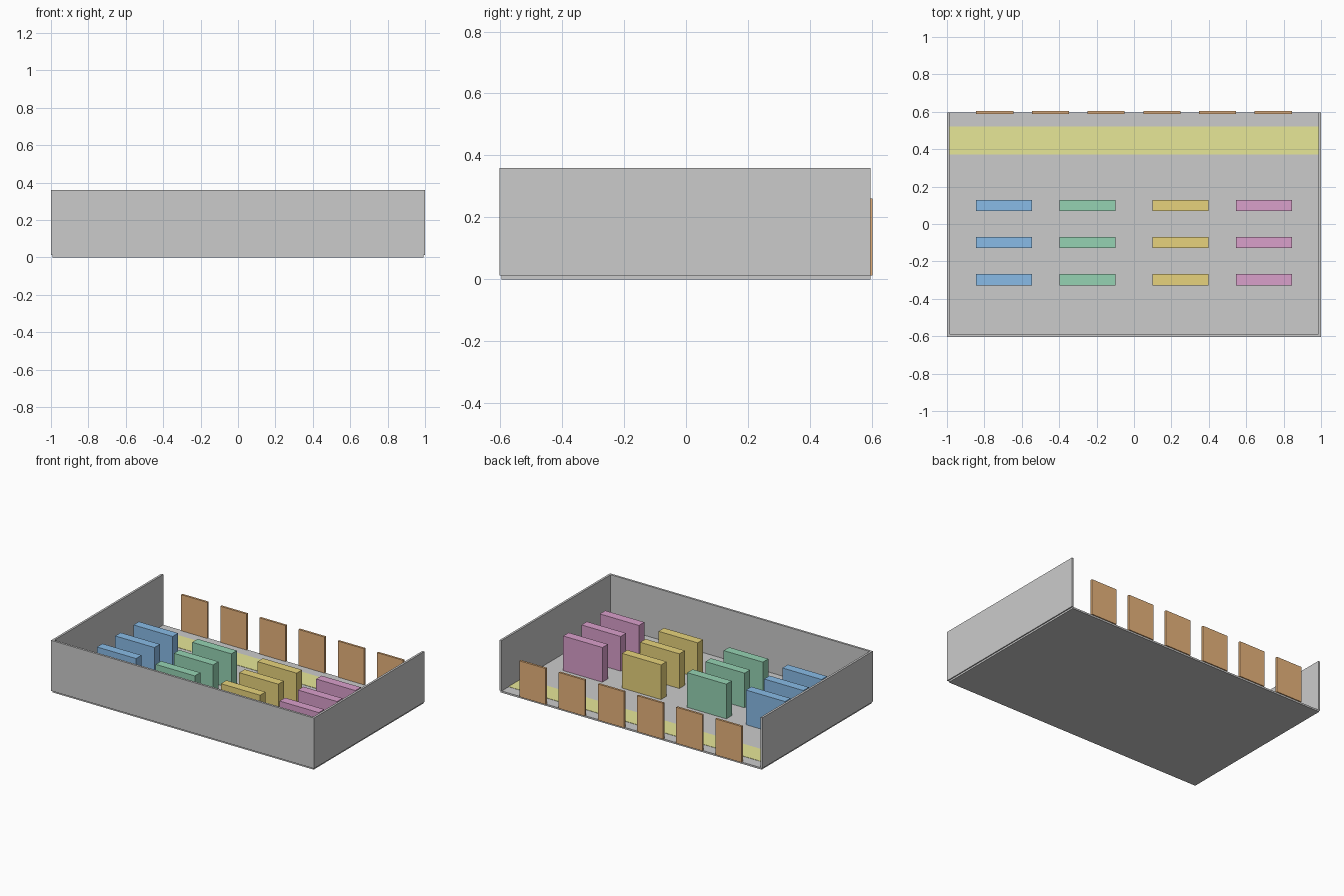
import bpy

if "Cube" in bpy.data.objects:
    bpy.data.objects.remove(bpy.data.objects["Cube"], do_unlink=True)

S = 2 / 20.15        # plan metres to model units
FLOOR = 0.12         # floor slab thickness in metres
WALL = 0.15          # wall and door thickness
HALF_X, HALF_Y = 10, 6


def material(name, *rgb):
    mat = bpy.data.materials.new(name)
    mat.use_nodes = True
    color = (*rgb, 1)
    mat.diffuse_color = color
    mat.node_tree.nodes["Principled BSDF"].inputs["Base Color"].default_value = color
    return mat


def box(name, mat, x, y, z, width, depth, height):
    """Box in metres, centred on x and y, with its base at z."""
    bpy.ops.mesh.primitive_cube_add(size=1, location=(x * S, y * S, (z + height / 2) * S))
    obj = bpy.context.object
    obj.name = name
    obj.scale = (width * S, depth * S, height * S)
    bpy.ops.object.transform_apply(location=False, rotation=False, scale=True)
    obj.data.materials.append(mat)
    return obj


grey = material("concrete grey", 0.6, 0.6, 0.6)
pale_yellow = material("walkway yellow", 0.9, 0.9, 0.35)
brown = material("door brown", 0.8, 0.45, 0.2)
rack_colors = {
    "blue": material("rack blue", 0.25, 0.5, 0.8),
    "green": material("rack green", 0.3, 0.65, 0.45),
    "yellow": material("rack yellow", 0.8, 0.65, 0.2),
    "pink": material("rack pink", 0.7, 0.35, 0.6),
}

# Floor slab and the painted walkway strip along the open back
box("floor", grey, 0, 0, 0, 2 * HALF_X, 2 * HALF_Y, FLOOR)
box("walkway", pale_yellow, 0, 4.5, FLOOR, 2 * HALF_X - WALL, 1.5, 0.02)

# Front wall and two side walls
box("front_wall", grey, 0, -HALF_Y, FLOOR, 2 * HALF_X + WALL, WALL, 3.5)
for side, x in (("left", HALF_X), ("right", -HALF_X)):
    box(side + "_wall", grey, x, 0, FLOOR, WALL, 2 * HALF_Y, 3.5)

# Row of free-standing dock doors along the back edge
for i in range(6):
    box(f"dock_door_{i + 1}", brown, (i - 2.5) * 3, HALF_Y, FLOOR, 2, WALL, 2.5)

# Storage racks: one colour per column, three rows each
for (color, mat), x in zip(rack_colors.items(), (-7, -2.5, 2.5, 7)):
    for row, y in enumerate((-3, -1, 1)):
        box(f"{color}_rack_{row + 1}", mat, x, y, FLOOR, 3, 0.6, 2.4)
